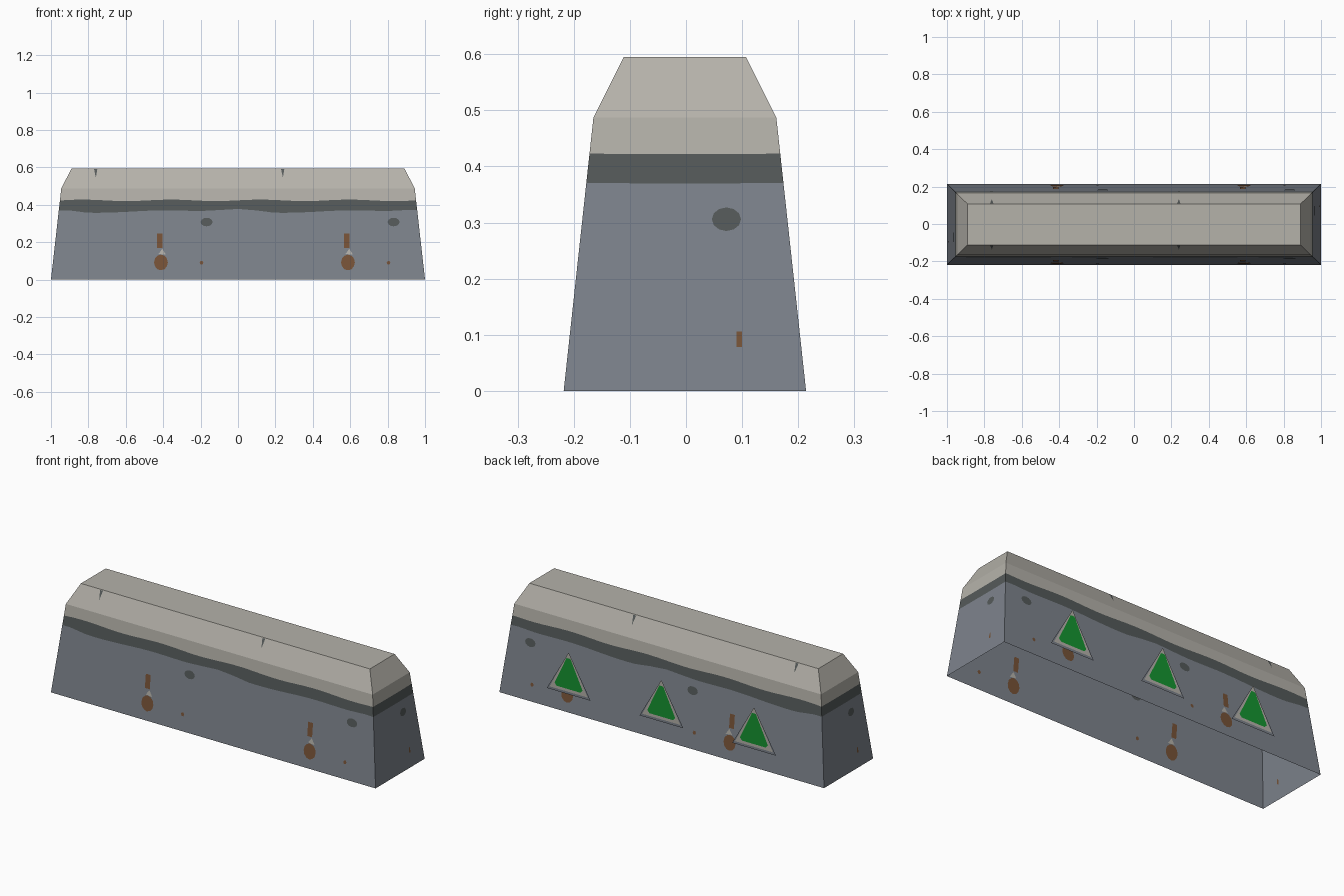
import bpy, math
from mathutils import Vector

if "Cube" in bpy.data.objects:
    bpy.data.objects.remove(bpy.data.objects["Cube"])


def material(name, rgb):
    m = bpy.data.materials.new(name)
    m.diffuse_color = [((c / 255 + 0.055) / 1.055) ** 2.4 for c in rgb] + [1]
    m.use_nodes = True
    m.node_tree.nodes["Principled BSDF"].inputs["Base Color"].default_value = m.diffuse_color
    return m


WALL = material("blue grey concrete", (125, 131, 140))
BAND = material("dark band", (85, 90, 90))
PALE = material("pale concrete", (181, 178, 170))
RUST = material("rust", (119, 83, 55))
GREEN = material("green sign", (21, 148, 48))

YC = -0.002                      # body sits slightly forward of the signs
PROFILE = [(0, 1.0, 0.216), (0.487, 0.945, 0.163), (0.595, 0.89, 0.109)]


def half(z):
    """Half length and half depth of the block at height z."""
    for (z0, x0, y0), (z1, x1, y1) in zip(PROFILE, PROFILE[1:]):
        if z <= z1:
            t = (z - z0) / (z1 - z0)
            return x0 + (x1 - x0) * t, y0 + (y1 - y0) * t


def mesh_object(name, verts, faces, mats, indices=None):
    me = bpy.data.meshes.new(name)
    me.from_pydata(verts, [], faces)
    for m in mats:
        me.materials.append(m)
    for p, i in zip(me.polygons, indices or [0] * len(faces)):
        p.material_index = i
    me.update()
    ob = bpy.data.objects.new(name, me)
    bpy.context.collection.objects.link(ob)
    return ob


# Wavy lower edge of the painted band, repeating every unit along x
WAVE = [.378, .370, .357, .358, .362, .368, .371, .369, .367, .372]


def wave(x):
    f = ((x + 1) % 1) * len(WAVE)
    i = int(f)
    a, b = WAVE[i % len(WAVE)], WAVE[(i + 1) % len(WAVE)]
    return a + (b - a) * (f - i)


# Block: tapered walls with chamfered top, open underneath
CORNERS = [(-1, -1), (1, -1), (1, 1), (-1, 1)]
verts, faces, idx = [], [], []
for s in range(4):
    (ax, ay), (bx, by) = CORNERS[s], CORNERS[(s + 1) % 4]
    n = 40 if s % 2 == 0 else 4
    base = len(verts)
    for i in range(n + 1):
        t = i / n
        fx, fy = ax + (bx - ax) * t, ay + (by - ay) * t
        if s % 2 == 0:
            low, high = wave(fx * 0.96), 0.424 + 0.004 * math.sin(fx * 4 * math.pi)
        else:
            low, high = 0.37, 0.422
        if i in (0, n):
            low, high = 0.371, 0.423
        for z in (0, low, high, 0.487, 0.595):
            hx, hy = half(z)
            verts.append((fx * hx, fy * hy + YC, z))
    for i in range(n):
        for r in range(4):
            a = base + i * 5 + r
            faces.append((a, a + 5, a + 6, a + 1))
            idx.append((0, 1, 2, 2)[r])
base = len(verts)
hx, hy = half(0.595)
verts += [(cx * hx, cy * hy + YC, 0.595) for cx, cy in CORNERS]
faces.append((base, base + 1, base + 2, base + 3))
idx.append(2)
mesh_object("barrier_block", verts, faces, [WALL, BAND, PALE], idx)


# Thin marks lying on a wall, on its outer and inner faces
def mark(name, side, outline, mat):
    verts, faces = [], []
    for off in (0.0012, -0.0012):
        pts = []
        for u, z in outline:
            hx, hy = half(z)
            if side in ("front", "back"):
                sg = -1 if side == "front" else 1
                pts.append(Vector((u, sg * (hy + off) + YC, z)))
                out = Vector((0, sg, 0))
            else:
                sg = -1 if side == "left" else 1
                pts.append(Vector((sg * (hx + off), u, z)))
                out = Vector((sg, 0, 0))
        nrm = (pts[1] - pts[0]).cross(pts[2] - pts[0])
        if nrm.dot(out) * off < 0:
            pts.reverse()
        faces.append(tuple(range(len(verts), len(verts) + len(pts))))
        verts += pts
    mesh_object(name, verts, faces, [mat])


def oval(u, z, ru, rz, n=12):
    return [(u + ru * math.cos(2 * math.pi * i / n),
             z + rz * math.sin(2 * math.pi * i / n)) for i in range(n)]


def rect(u, z, w, h):
    return [(u - w, z - h), (u + w, z - h), (u + w, z + h), (u - w, z + h)]


for side in ("front", "back"):
    for k in (0, 1):
        mark("rust_blob", side, oval(-0.412 + k, 0.092, 0.037, 0.042), RUST)
        mark("rust_streak", side, rect(-0.418 + k, 0.208, 0.015, 0.038), RUST)
        mark("pale_chip", side,
             [(-0.425 + k, 0.137), (-0.385 + k, 0.133), (-0.405 + k, 0.165)], PALE)
        mark("rust_dot", side, oval(-0.195 + k, 0.09, 0.01, 0.011, 6), RUST)
        mark("dark_spot", side, oval(-0.168 + k, 0.308, 0.032, 0.023), BAND)
        # fine crack running down the chamfer
        mark("crack", side, [(-0.77 + k, 0.592), (-0.752 + k, 0.592),
                             (-0.76 + k, 0.545)], BAND)
for side, sg in (("right", 1), ("left", -1)):
    mark("end_dark_spot", side, oval(0.072 * sg, 0.306, 0.026, 0.021), BAND)
    mark("end_rust_mark", side, rect(0.095 * sg, 0.092, 0.005, 0.014), RUST)

# Triangular signs standing just off the back
LAYERS = [
    ("sign_border", 0.2165, WALL, [(-.135, .103), (.135, .103), (0, .335)]),
    ("sign_frame", 0.2173, PALE, [(-.117, .117), (.117, .117), (.004, .33), (-.004, .33)]),
    ("sign_face", 0.218, GREEN, [(-.073, .132), (.073, .132), (.086, .147),
                                 (.012, .303), (-.012, .303), (-.086, .147)]),
]
for cx in (-0.571, 0, 0.571):
    for name, y, mat, outline in LAYERS:
        pts = [(cx - u, y, z) for u, z in outline]
        mesh_object(name, pts, [tuple(range(len(pts)))], [mat])
